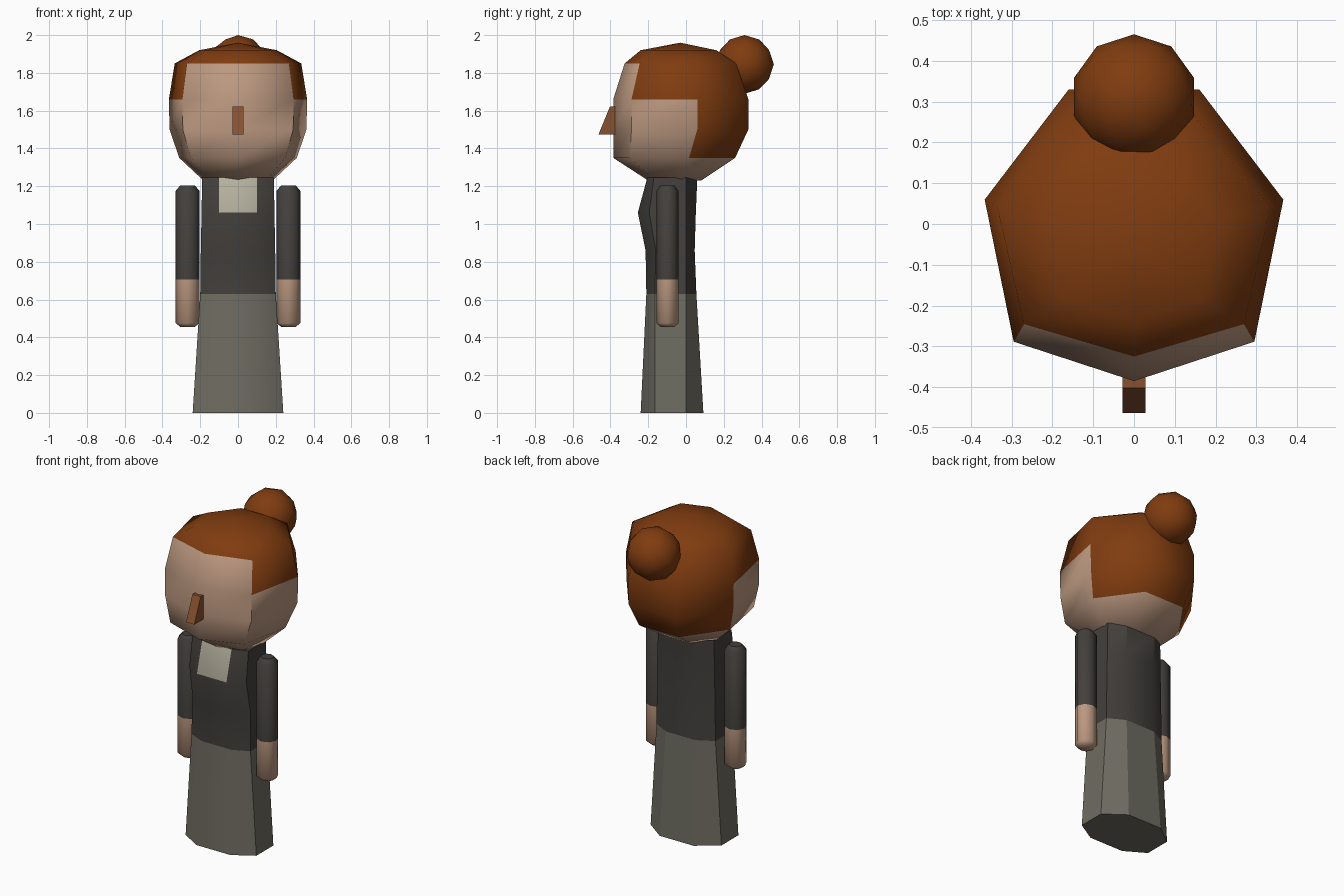
import bpy, bmesh, math
from mathutils import Vector

if "Cube" in bpy.data.objects:
    bpy.data.objects.remove(bpy.data.objects["Cube"])


def material(name, r, g, b):
    m = bpy.data.materials.new(name)
    m.diffuse_color = (r, g, b, 1)
    m.use_nodes = True
    m.node_tree.nodes["Principled BSDF"].inputs["Base Color"].default_value = m.diffuse_color
    return m


HAIR = material("auburn_hair", 0.215, 0.045, 0.005)
SKIN = material("skin", 0.50, 0.315, 0.215)
NOSE = material("nose_brown", 0.24, 0.083, 0.028)
TOP = material("dark_top", 0.056, 0.051, 0.045)
SKIRT = material("grey_skirt", 0.155, 0.148, 0.118)
COLLAR = material("cream_collar", 0.49, 0.46, 0.36)


def finish(name, bm, mats, angle):
    bmesh.ops.recalc_face_normals(bm, faces=bm.faces)
    me = bpy.data.meshes.new(name)
    bm.to_mesh(me)
    bm.free()
    for m in mats:
        me.materials.append(m)
    ob = bpy.data.objects.new(name, me)
    bpy.context.collection.objects.link(ob)
    bpy.ops.object.select_all(action='DESELECT')
    bpy.context.view_layer.objects.active = ob
    ob.select_set(True)
    if angle:
        bpy.ops.object.shade_smooth_by_angle(angle=math.radians(angle))
    return ob


def loft(name, rings, mats, rule, angle, apex=None):
    """Skin closed rings, listed bottom to top; rule(ring, side) picks the colour."""
    bm = bmesh.new()
    vs = [[bm.verts.new(p) for p in r] for r in rings]
    n = len(rings[0])
    for i in range(len(vs) - 1):
        for j in range(n):
            k = (j + 1) % n
            f = bm.faces.new((vs[i][j], vs[i][k], vs[i + 1][k], vs[i + 1][j]))
            f.material_index = rule(i, j)
    bm.faces.new(vs[0][::-1]).material_index = rule(0, n - 1)
    last = len(vs) - 1
    if apex:
        a = bm.verts.new(apex)
        for j in range(n):
            bm.faces.new((vs[-1][j], vs[-1][(j + 1) % n], a)).material_index = rule(last, j)
    else:
        bm.faces.new(vs[-1]).material_index = rule(last - 1, n - 1)
    return finish(name, bm, mats, angle)


# Head: seven-sided rings (height, width scale, front y, back y)
half = [(0, 0), (0.295, 0.135), (0.366, 0.622), (0.16, 1)]
outline = half + [(-x, t) for x, t in reversed(half[1:])]
levels = [(1.23, 0.50, -0.20, 0.08), (1.35, 0.85, -0.385, 0.26),
          (1.50, 0.99, -0.385, 0.33), (1.66, 1.0, -0.385, 0.33),
          (1.85, 0.915, -0.325, 0.265), (1.92, 0.56, -0.24, 0.16)]
head_rings = [[(x * s, f + (b - f) * t, z) for x, t in outline] for z, s, f, b in levels]


def head_colour(i, j):
    side = min(j, 6 - j)           # 0 front, 1 temple, 2 rear side, 3 back
    if i >= 4:
        return 1
    if i == 3:
        return int(side >= 1)
    return int(i >= 1 and side >= 2)


loft("head", head_rings, [SKIN, HAIR], head_colour, 60, apex=(0, -0.03, 1.96))

# Hair bun
bm = bmesh.new()
bmesh.ops.create_icosphere(bm, subdivisions=2, radius=0.155)
bmesh.ops.translate(bm, verts=bm.verts, vec=Vector((0, 0.31, 1.845)))
finish("hair_bun", bm, [HAIR], 60)

# Nose: sloping wedge
loft("nose", [[(-0.028, y, z), (0.028, y, z), (0.028, -0.365, z), (-0.028, -0.365, z)]
              for y, z in ((-0.463, 1.475), (-0.402, 1.623))],
     [NOSE], lambda i, j: 0, 0)


# Body: eight-sided rings (z, inner x, outer x, front y, front side y, back side y, back y)
def body_ring(z, xi, xo, yf, ys, yr, yb):
    return [(-xi, yf, z), (xi, yf, z), (xo, ys, z), (xo, yr, z),
            (xi, yb, z), (-xi, yb, z), (-xo, yr, z), (-xo, ys, z)]


waist = body_ring(0.63, 0.10, 0.20, -0.21, -0.165, 0.0, 0.055)
loft("skirt", [body_ring(0, 0.115, 0.24, -0.24, -0.165, 0.0, 0.092), waist],
     [SKIRT], lambda i, j: 0, 30)
loft("torso", [waist,
               body_ring(0.86, 0.10, 0.197, -0.214, -0.16, 0.0, 0.046),
               body_ring(1.06, 0.10, 0.193, -0.255, -0.195, 0.0, 0.052),
               body_ring(1.245, 0.10, 0.19, -0.205, -0.17, 0.0, 0.06)],
     [TOP, COLLAR], lambda i, j: int(i == 2 and j == 0), 30)


# Arms: capsule tubes with bare hands below the sleeve
def circle(z, r, cx):
    return [(cx + r * math.cos(a), -0.098 + 0.93 * r * math.sin(a), z)
            for a in (math.tau * k / 8 for k in range(8))]


for side, label in ((1, "left"), (-1, "right")):
    rings = [circle(z, r, side * 0.267) for z, r in
             ((0.455, 0.038), (0.475, 0.063), (0.705, 0.063), (1.175, 0.063), (1.205, 0.038))]
    loft(label + "_arm", rings, [SKIN, TOP], lambda i, j: int(i >= 2), 50)
